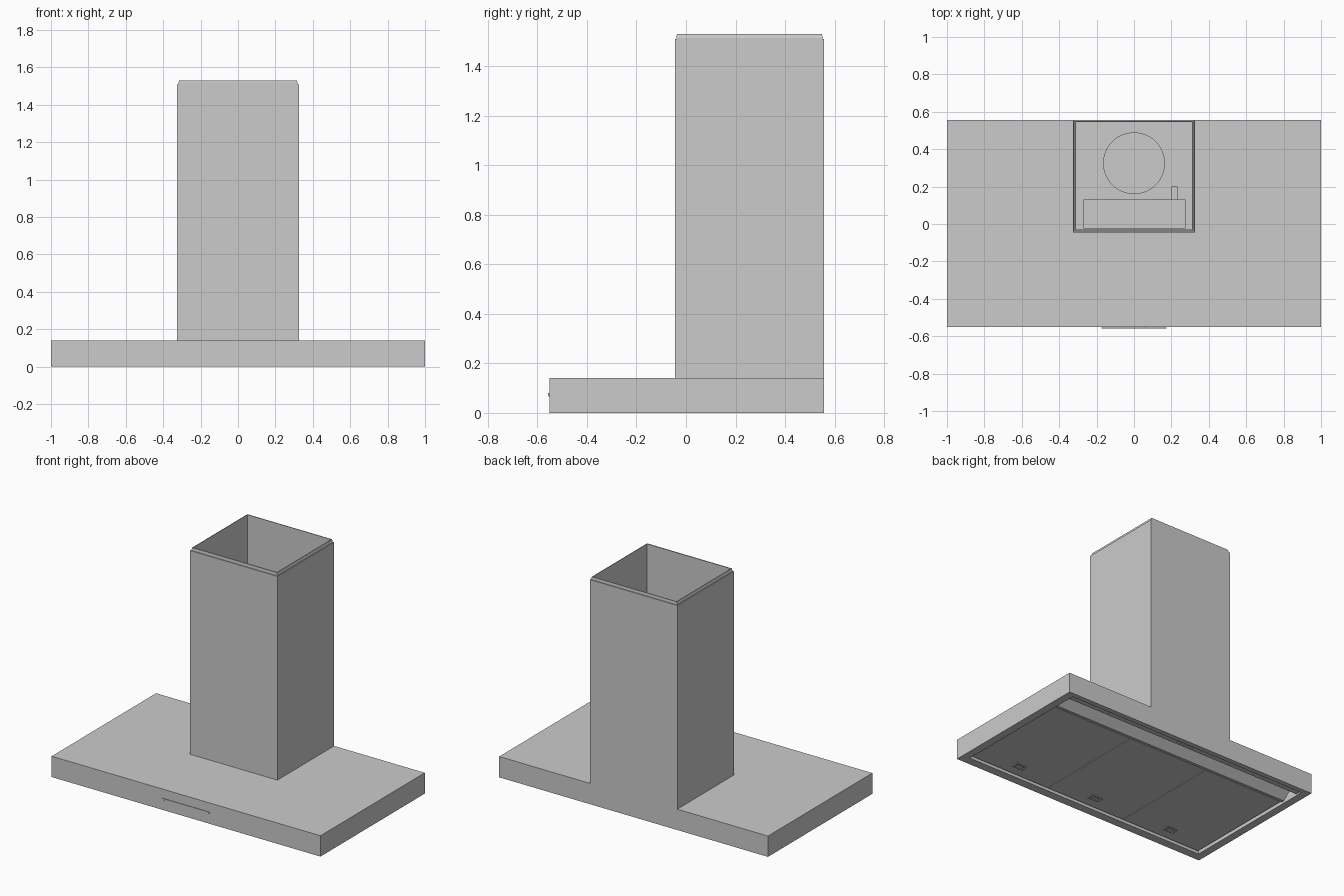
import bpy, bmesh, math

if "Cube" in bpy.data.objects:
    bpy.data.objects.remove(bpy.data.objects["Cube"])


def finish(name, bm):
    bmesh.ops.recalc_face_normals(bm, faces=bm.faces)
    me = bpy.data.meshes.new(name)
    bm.to_mesh(me)
    bm.free()
    ob = bpy.data.objects.new(name, me)
    bpy.context.collection.objects.link(ob)
    return ob


def rings(name, rects, closed=False):
    """Bridge stacked rectangles (x0, x1, y0, y1, z); cap the ends or close the loop."""
    bm = bmesh.new()
    loops = [[bm.verts.new(p) for p in ((a, c, z), (b, c, z), (b, d, z), (a, d, z))]
             for a, b, c, d, z in rects]
    pairs = list(zip(loops, loops[1:]))
    if closed:
        pairs.append((loops[-1], loops[0]))
    else:
        bm.faces.new(loops[0])
        bm.faces.new(loops[-1])
    for lo, hi in pairs:
        for i in range(4):
            j = (i + 1) % 4
            bm.faces.new((lo[i], lo[j], hi[j], hi[i]))
    return finish(name, bm)


def box(name, x0, x1, y0, y1, z0, z1):
    return rings(name, [(x0, x1, y0, y1, z0), (x0, x1, y0, y1, z1)])


def cylinder(name, x, y, z0, z1, r):
    bpy.ops.mesh.primitive_cylinder_add(vertices=64, radius=r, depth=z1 - z0,
                                        location=(x, y, (z0 + z1) / 2))
    ob = bpy.context.object
    ob.name = name
    bpy.ops.object.shade_smooth_by_angle(angle=math.radians(35))
    return ob


def extrude_x(name, x0, x1, profile):
    """Prism from a (y, z) profile."""
    bm = bmesh.new()
    a = [bm.verts.new((x0, y, z)) for y, z in profile]
    b = [bm.verts.new((x1, y, z)) for y, z in profile]
    bm.faces.new(a)
    bm.faces.new(b)
    n = len(a)
    for i in range(n):
        j = (i + 1) % n
        bm.faces.new((a[i], a[j], b[j], b[i]))
    return finish(name, bm)


F, B = -0.552, 0.557  # canopy front and back

# Canopy: flat slab with a recess in the underside
rings("canopy", [(-1, 1, F, B, 0.14), (-1, 1, F, B, 0),
                 (-0.945, 0.945, F + 0.06, B - 0.035, 0),
                 (-0.945, 0.945, F + 0.06, B - 0.035, 0.085)])

# Chimney: outer cover and the slightly taller inner sleeve, both open on top
rings("chimney_cover", [(-0.325, 0.325, -0.045, B, 0.14), (-0.325, 0.325, -0.045, B, 1.51),
                        (-0.32, 0.32, -0.04, 0.552, 1.51),
                        (-0.32, 0.32, -0.04, 0.552, 0.14)], True)
rings("chimney_sleeve", [(-0.319, 0.319, -0.038, 0.551, 0.9), (-0.319, 0.319, -0.038, 0.551, 1.515),
                         (-0.315, 0.315, -0.037, 0.55, 1.53),
                         (-0.311, 0.311, -0.03, 0.545, 1.53),
                         (-0.311, 0.311, -0.03, 0.545, 0.9)], True)

# Parts inside the chimney
cylinder("air_outlet", 0, 0.325, 0.14, 0.3, 0.165)
box("electronics_box", -0.27, 0.275, -0.025, 0.13, 0.14, 0.25)
box("cable_plug", 0.2, 0.232, 0.13, 0.2, 0.17, 0.2)

# Three grease filters with framed finger latches
W = 1.866 / 3
for i, label in enumerate(("left", "middle", "right")):
    cx = (i - 1) * W
    box("filter_" + label, cx - W / 2 + 0.002, cx + W / 2 - 0.002, -0.48, 0.335, 0.012, 0.085)
    hx, hy = 0.04, 0.025
    rings("latch_frame_" + label,
          [(cx - hx, cx + hx, -0.385 - hy, -0.385 + hy, 0.012),
           (cx - hx, cx + hx, -0.385 - hy, -0.385 + hy, 0.007),
           (cx - hx + 0.006, cx + hx - 0.006, -0.404, -0.366, 0.007),
           (cx - hx + 0.006, cx + hx - 0.006, -0.404, -0.366, 0.012)], True)
    box("latch_" + label, cx - 0.022, cx + 0.022, -0.395, -0.375, 0.008, 0.013)

# Sloped rail behind the filters and the ledge that carries the lamps
extrude_x("filter_rail", -0.94, 0.94,
          [(0.338, 0.012), (0.355, 0.012), (0.415, 0.065), (0.415, 0.086), (0.338, 0.086)])
box("lamp_ledge", -0.944, 0.944, 0.475, 0.523, 0.01, 0.086)
for s in (-1, 1):
    cylinder("lamp_%s" % ("left" if s < 0 else "right"), s * 0.6, 0.499, 0.006, 0.012, 0.021)
for i in range(5):
    cylinder("small_screw_%d" % i, (i - 2) * 0.03, 0.499, 0.007, 0.012, 0.006)

# Front control bar with two standoffs
box("control_bar", -0.175, 0.175, -0.558, -0.554, 0.07, 0.08)
for s in (-1, 1):
    for x in (0.06, 0.165):
        box("bar_standoff", s * x - 0.005, s * x + 0.005, -0.556, F, 0.066, 0.078)
